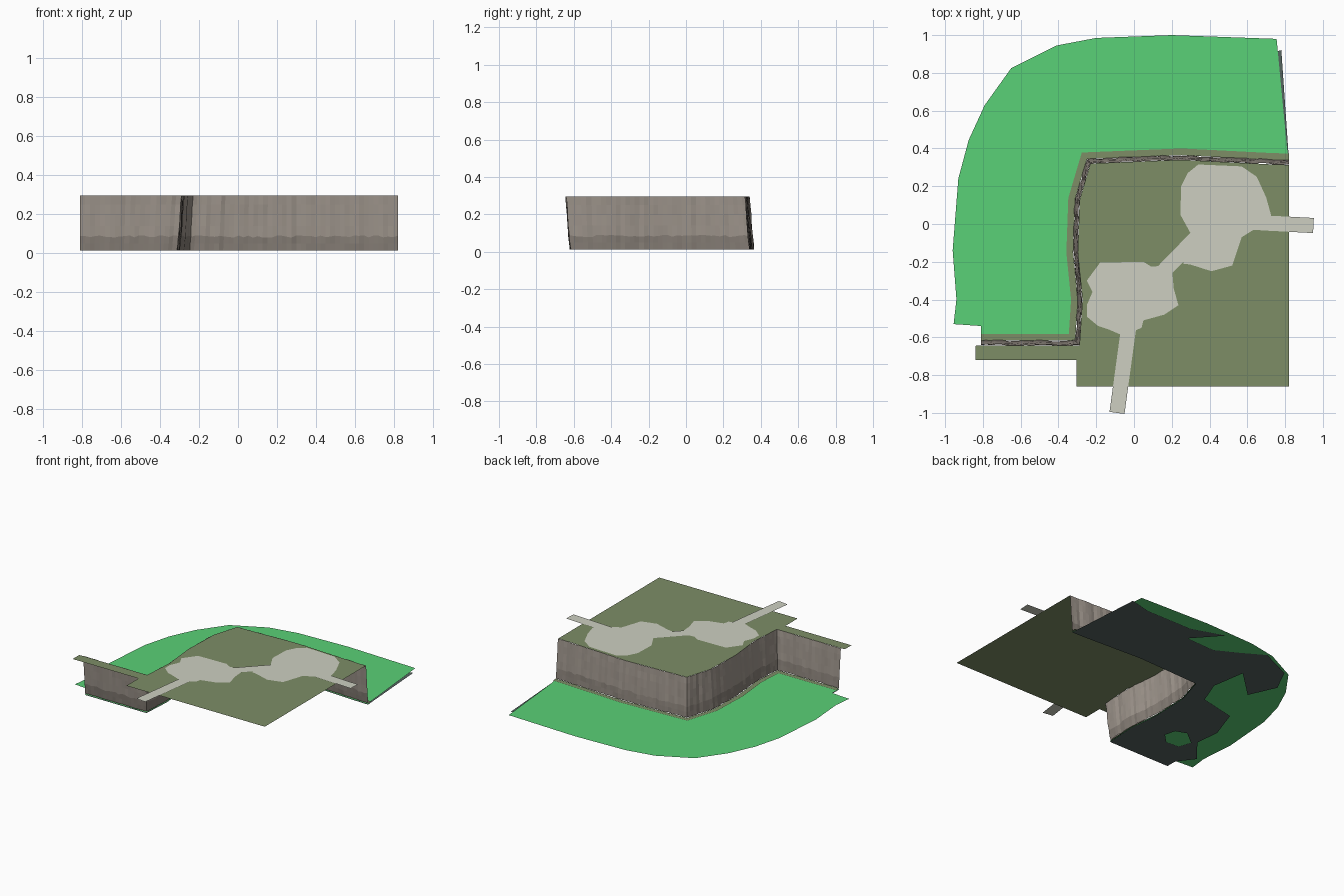
import bpy, bmesh, random
from mathutils import Vector

if "Cube" in bpy.data.objects:
    bpy.data.objects.remove(bpy.data.objects["Cube"])

random.seed(4)


def material(name, rgb):
    m = bpy.data.materials.new(name)
    m.diffuse_color = [(c / 255) ** 2.2 for c in rgb] + [1]
    m.use_nodes = True
    m.node_tree.nodes["Principled BSDF"].inputs["Base Color"].default_value = m.diffuse_color
    return m


GRASS = material("grass", (90, 208, 118))
OLIVE = material("olive_turf", (124, 140, 102))
SOIL = material("soil", (85, 100, 95))
SAND = material("sand", (204, 206, 192))
ROCK = material("rock", (158, 149, 140))
ROCK_LOW = material("rock_low", (136, 128, 120))


def finish(bm, name, mats):
    me = bpy.data.meshes.new(name)
    bm.to_mesh(me)
    bm.free()
    ob = bpy.data.objects.new(name, me)
    bpy.context.collection.objects.link(ob)
    for m in mats:
        me.materials.append(m)
    return ob


def sheet(name, loops, z, mat):
    """Flat filled outline; extra loops are holes."""
    bm = bmesh.new()
    edges = []
    for loop in loops:
        vs = [bm.verts.new((p[0], p[1], z)) for p in loop]
        edges += [bm.edges.new((vs[i - 1], vs[i])) for i in range(len(vs))]
    bmesh.ops.triangle_fill(bm, edges=edges, use_beauty=True, normal=(0, 0, 1))
    for f in bm.faces:
        f.normal_update()
        if f.normal.z < 0:
            f.normal_flip()
    return finish(bm, name, [mat])


def offset(path, d):
    """Mitred offset of an open path to its left side."""
    pts = [Vector(p) for p in path]
    out = []
    for i, p in enumerate(pts):
        a = (p - pts[i - 1]).normalized() if i else None
        b = (pts[i + 1] - p).normalized() if i < len(pts) - 1 else a
        a = a or b
        na, nb = Vector((-a.y, a.x)), Vector((-b.y, b.x))
        n = (na + nb).normalized()
        out.append(p + n * d / max(0.4, n.dot(na)))
    return out


def resample(pts, counts):
    out = [pts[0]]
    for a, b, n in zip(pts, pts[1:], counts):
        out += [a.lerp(b, k / n) for k in range(1, n + 1)]
    return out


def ribbon(name, path, d0, d1, z, mat):
    return sheet(name, [offset(path, d0) + offset(path, d1)[::-1]], z, mat)


# cliff line, lower ground on its left side
CLIFF = [(-0.81, -0.63), (-0.30, -0.63), (-0.285, -0.40), (-0.31, -0.15),
         (-0.30, 0.13), (-0.24, 0.332), (0.25, 0.352), (0.72, 0.328), (0.82, 0.325)]
BASE = offset(CLIFF, 0.012)
RIM = offset(CLIFF, -0.012)

# lower grass ground
OUTER = [(0.81, 0.40), (0.755, 0.98), (0.2, 1.0), (-0.2, 0.985), (-0.41, 0.945),
         (-0.65, 0.825), (-0.79, 0.63), (-0.875, 0.445), (-0.93, 0.24),
         (-0.96, -0.14), (-0.94, -0.40), (-0.955, -0.53), (-0.81, -0.54)]
sheet("lower_grass", [BASE + OUTER], 0.005, GRASS)

# ragged soil layer under the grass, with one round gap
SOIL_EDGE = [(0.78, 0.92), (0.62, 0.88), (0.48, 0.88), (0.25, 0.88), (0.01, 0.96),
             (0.18, 0.77), (-0.05, 0.76), (-0.2, 0.84), (-0.37, 0.94), (-0.61, 0.83),
             (-0.7, 0.65), (-0.61, 0.45), (-0.4, 0.65), (-0.36, 0.40), (-0.43, 0.22),
             (-0.7, 0.16), (-0.78, -0.07), (-0.76, -0.25), (-0.9, -0.42), (-0.81, -0.54)]
GAP = [(-0.63, -0.2), (-0.55, -0.23), (-0.53, -0.31), (-0.6, -0.38),
       (-0.7, -0.37), (-0.73, -0.28)]
sheet("soil_layer", [BASE + SOIL_EDGE, GAP], 0.0, SOIL)

# turf border at the cliff foot
ribbon("cliff_foot_border", CLIFF, 0.012, 0.048, 0.010, OLIVE)

# rough leaning cliff wall
bm = bmesh.new()
counts = [max(2, round((Vector(b) - Vector(a)).length / 0.025))
          for a, b in zip(CLIFF, CLIFF[1:])]
heights = [0.012, 0.05, 0.085, 0.14, 0.20, 0.25, 0.295]
low, high = resample(BASE, counts), resample(RIM, counts)
ridge = [random.uniform(-0.15, 0.15) for _ in low]
rows = []
for j, h in enumerate(heights):
    t = j / (len(heights) - 1)
    row = []
    for i, (a, b) in enumerate(zip(low, high)):
        p = a.lerp(b, t + ridge[i] + random.uniform(-0.06, 0.06))
        wob = random.uniform(-0.006, 0.006) if j == 2 else 0
        row.append(bm.verts.new((p.x, p.y, h + wob)))
    rows.append(row)
for j in range(len(rows) - 1):
    for i in range(len(low) - 1):
        f = bm.faces.new((rows[j][i + 1], rows[j][i], rows[j + 1][i], rows[j + 1][i + 1]))
        f.material_index = 1 if j < 2 else 0
finish(bm, "cliff_wall", [ROCK, ROCK_LOW])

# plateau top
sheet("plateau", [RIM + [(0.82, -0.86), (-0.305, -0.86), (-0.305, -0.72),
                         (-0.84, -0.72), (-0.84, -0.645)]], 0.295, OLIVE)

# sandy clearings and the path joining them
sheet("clearing_back", [[(0.34, 0.315), (0.57, 0.305), (0.65, 0.25), (0.70, 0.14),
                         (0.725, 0.05), (0.72, -0.02), (0.65, -0.02), (0.57, -0.07),
                         (0.52, -0.22), (0.41, -0.25), (0.30, -0.215), (0.26, -0.21),
                         (0.30, -0.05), (0.245, 0.05), (0.25, 0.20), (0.285, 0.27)]],
      0.298, SAND)
sheet("clearing_front", [[(-0.18, -0.205), (0.05, -0.20), (0.09, -0.225), (0.20, -0.22),
                          (0.21, -0.34), (0.235, -0.43), (0.16, -0.48), (0.05, -0.51),
                          (0.04, -0.55), (-0.06, -0.59), (-0.13, -0.56), (-0.19, -0.54),
                          (-0.25, -0.49), (-0.25, -0.43), (-0.22, -0.36), (-0.25, -0.30)]],
      0.298, SAND)
ribbon("sand_path", [(-0.09, -1.0), (-0.03, -0.56), (0.01, -0.40), (0.40, 0.0),
                     (0.48, 0.02), (0.70, 0.005), (0.95, -0.008)], -0.04, 0.04, 0.30, SAND)
